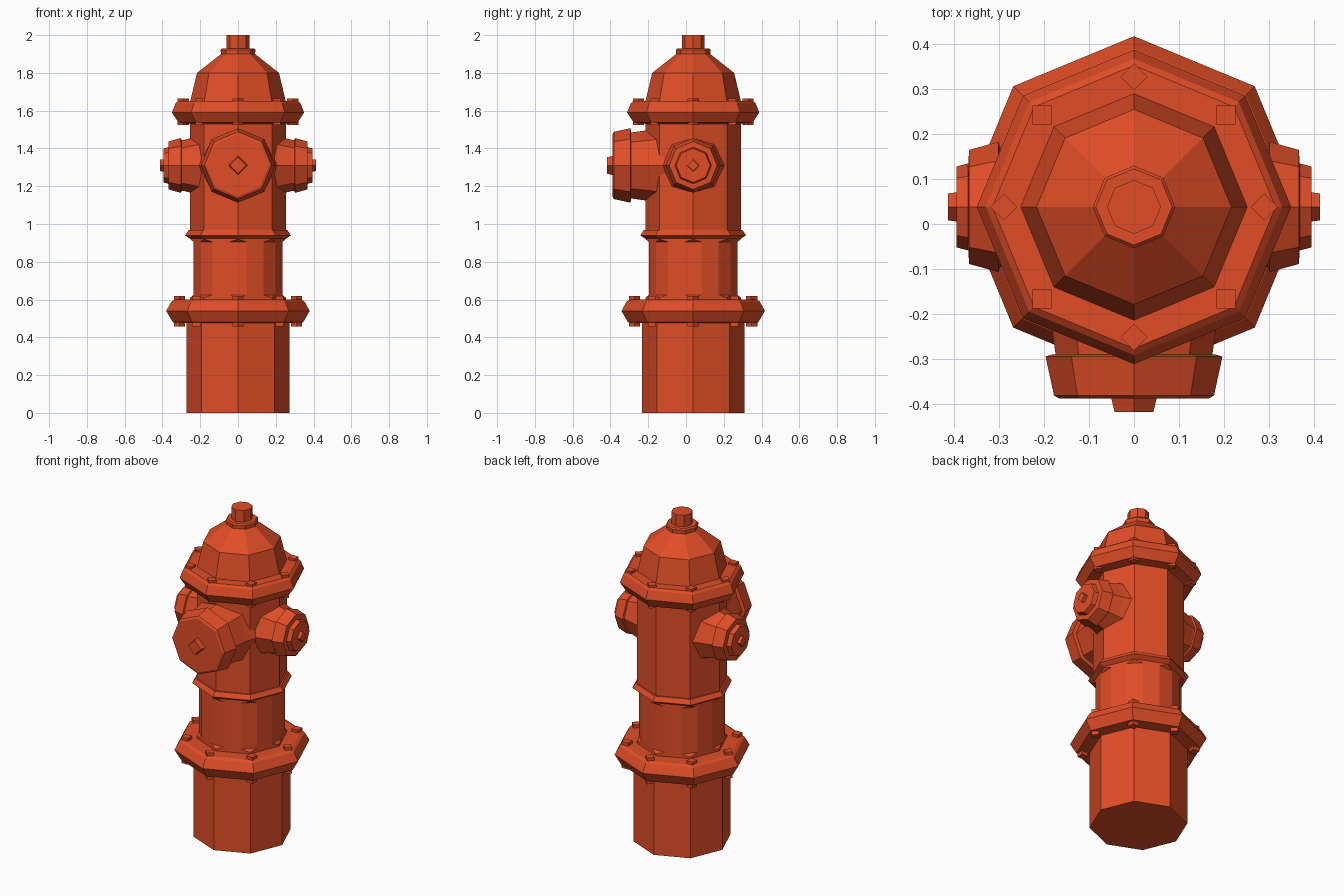
import bpy
import bmesh
from math import sin, cos, pi
from mathutils import Matrix, Vector

if "Cube" in bpy.data.objects:
    bpy.data.objects.remove(bpy.data.objects["Cube"])

AXIS_Y = 0.038      # the barrel stands behind centre; the front outlet balances it
OUTLET_Z = 1.31

red = bpy.data.materials.new("hydrant red")
red.use_nodes = True
red.diffuse_color = (0.75, 0.075, 0.02, 1)
red.node_tree.nodes["Principled BSDF"].inputs["Base Color"].default_value = red.diffuse_color


def finish(name, bm, matrix=Matrix()):
    bmesh.ops.remove_doubles(bm, verts=bm.verts, dist=0.0002)
    bmesh.ops.recalc_face_normals(bm, faces=bm.faces)
    mesh = bpy.data.meshes.new(name)
    bm.to_mesh(mesh)
    bm.free()
    mesh.materials.append(red)
    obj = bpy.data.objects.new(name, mesh)
    obj.matrix_world = matrix
    bpy.context.collection.objects.link(obj)
    return obj


def ring(bm, radius, z, sides, cut):
    """Polygon ring whose corners may be cut back along their edges by a fraction."""
    corners = [Vector((radius * cos(2 * pi * i / sides), radius * sin(2 * pi * i / sides), z))
               for i in range(sides)]
    points = []
    for i, corner in enumerate(corners):
        points.append(corner.lerp(corners[i - 1], cut))
        points.append(corner.lerp(corners[(i + 1) % sides], cut))
    return [bm.verts.new(p) for p in points]


def lathe(name, profile, matrix, sides=8):
    """Closed faceted solid from (radius, height[, corner cut]) steps."""
    bm = bmesh.new()
    rings = [ring(bm, p[0], p[1], sides, p[2] if len(p) > 2 else 0) for p in profile]
    for low, high in zip(rings, rings[1:]):
        for i in range(len(low)):
            j = (i + 1) % len(low)
            bm.faces.new((low[i], low[j], high[j], high[i]))
    bm.faces.new(rings[0][::-1])
    bm.faces.new(rings[-1])
    return finish(name, bm, matrix)


upright = Matrix.Translation((0, AXIS_Y, 0))

# Barrel: plain foot, then a column with cut corners on its middle part
lathe("base_pipe", [(0.272, 0), (0.272, 0.5)], upright)
lathe("barrel", [(0.253, 0.5), (0.253, 0.61), (0.253, 0.625, 0.25), (0.253, 0.905, 0.25),
                 (0.253, 0.92), (0.253, 1.56)], upright)
lathe("waist_band", [(0.25, 0.92), (0.28, 0.94), (0.262, 0.967), (0.25, 0.967)], upright)

# Bolted flanges
lathe("lower_flange", [(0.27, 0.475), (0.345, 0.48), (0.38, 0.54), (0.352, 0.59),
                       (0.335, 0.6), (0.25, 0.6)], upright)
lathe("upper_flange", [(0.25, 1.53), (0.315, 1.537), (0.35, 1.59), (0.33, 1.64),
                       (0.315, 1.652), (0.25, 1.652)], upright)

# Bonnet and operating nut
lathe("bonnet", [(0.255, 1.64), (0.217, 1.80), (0.09, 1.90)], upright)
lathe("nut_collar", [(0.09, 1.89), (0.092, 1.922), (0.085, 1.93)], upright)
lathe("operating_nut", [(0.06, 1.92), (0.06, 2.0)], upright)


def bolt_circle(name, radius, bottom, top):
    bm = bmesh.new()
    for i in range(8):
        place = Matrix.Rotation(i * pi / 4, 4, "Z") @ Matrix.Translation((radius, 0, (bottom + top) / 2))
        place = place @ Matrix.Rotation(pi / 4, 4, "Z") @ Matrix.Diagonal((0.042, 0.042, top - bottom, 1))
        bmesh.ops.create_cube(bm, size=1, matrix=place)
    finish(name, bm, upright)


bolt_circle("lower_flange_bolts", 0.31, 0.457, 0.618)
bolt_circle("upper_flange_bolts", 0.29, 1.525, 1.665)

# Outlets point along local z; local x stays level so corners sit on the axes
hub = Matrix.Translation((0, AXIS_Y, OUTLET_Z))
front = hub @ Matrix.Rotation(pi / 2, 4, "X")
lathe("front_outlet_neck", [(0.215, 0.12), (0.19, 0.22), (0.175, 0.325), (0.175, 0.34)], front)
lathe("front_outlet_cap", [(0.18, 0.328), (0.197, 0.333), (0.178, 0.42), (0.165, 0.427)], front)
lathe("front_cap_nut", [(0.052, 0.42), (0.043, 0.457)], front, sides=4)

for side, turn in (("left", pi / 2), ("right", -pi / 2)):
    matrix = hub @ Matrix.Rotation(turn, 4, "Y")
    lathe(side + "_outlet_neck", [(0.18, 0.14), (0.15, 0.23), (0.134, 0.29), (0.134, 0.31)], matrix)
    lathe(side + "_outlet_cap", [(0.13, 0.297), (0.145, 0.302), (0.127, 0.367), (0.097, 0.369),
                                 (0.09, 0.395)], matrix)
    lathe(side + "_cap_nut", [(0.033, 0.39), (0.03, 0.414)], matrix, sides=4)
